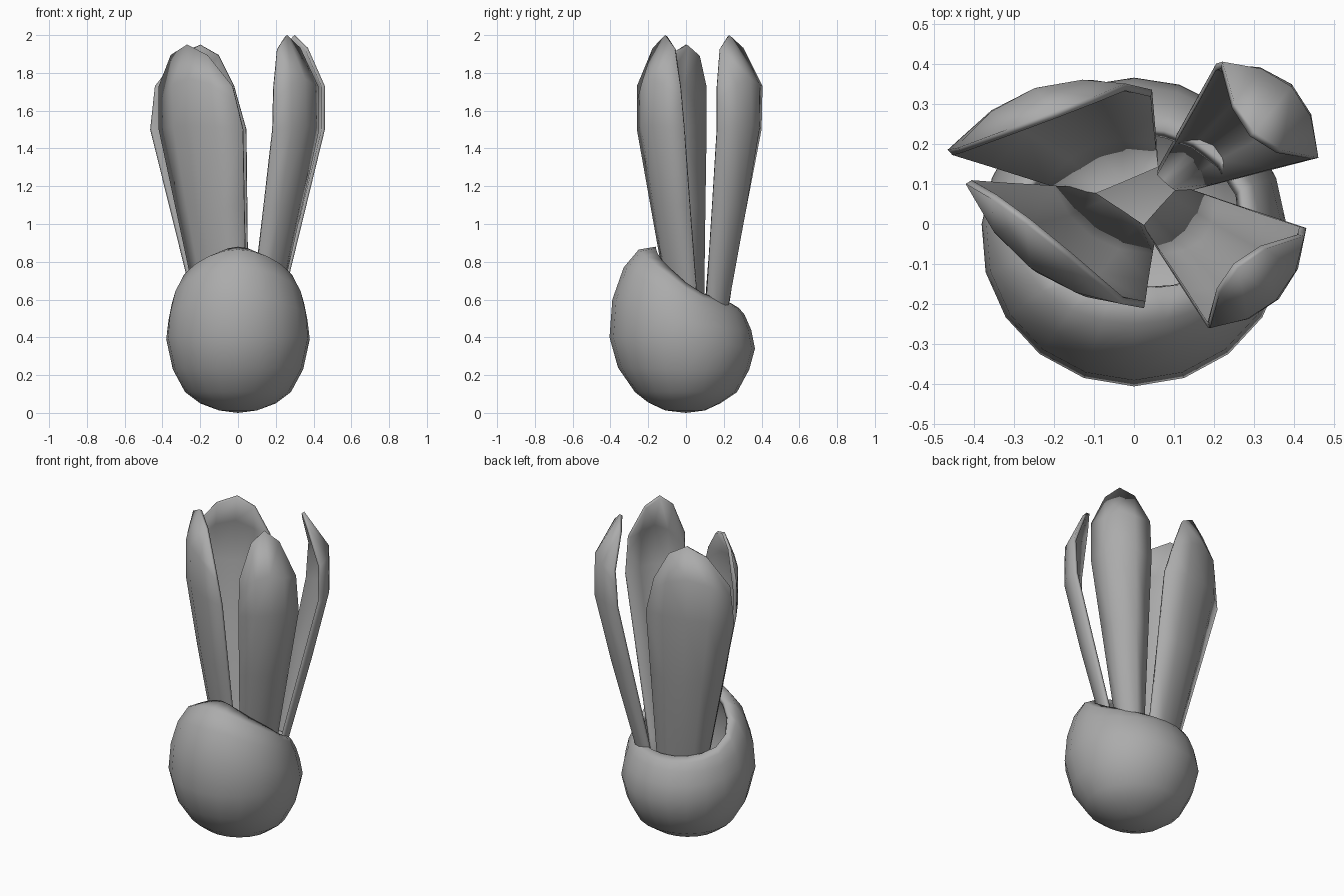
import bpy, bmesh, math
from mathutils import Vector

cube = bpy.data.objects.get("Cube")
if cube:
    bpy.data.objects.remove(cube)

GREY = (0.41, 0.41, 0.41, 1.0)
mat = bpy.data.materials.new("mid grey")
mat.use_nodes = True
mat.diffuse_color = GREY
mat.node_tree.nodes["Principled BSDF"].inputs["Base Color"].default_value = GREY


def finish(name, bm, thickness):
    """Turn a sheet into a smooth shaded shell that grows inward."""
    mesh = bpy.data.meshes.new(name)
    bm.to_mesh(mesh)
    bm.free()
    mesh.materials.append(mat)
    obj = bpy.data.objects.new(name, mesh)
    bpy.context.collection.objects.link(obj)
    solid = obj.modifiers.new("thickness", "SOLIDIFY")
    solid.thickness = thickness
    solid.offset = -1
    bpy.ops.object.select_all(action="DESELECT")
    obj.select_set(True)
    bpy.context.view_layer.objects.active = obj
    bpy.ops.object.shade_smooth_by_angle(angle=math.radians(65))


def skin(bm, rows, closed=False):
    """Join neighbouring rows of vertices with quads."""
    for low, high in zip(rows, rows[1:]):
        count = len(low)
        for i in range(count if closed else count - 1):
            j = (i + 1) % count
            bm.faces.new((low[i], low[j], high[j], high[i]))


# Cup: egg whose rim is high in front and low behind, blended from three profiles
FRONT = [(.11, .013), (.2, .055), (.27, .11), (.36, .24), (.405, .4), (.39, .6), (.33, .77), (.25, .865), (.16, .88)]
SIDE = [(.1, .013), (.2, .05), (.28, .11), (.345, .23), (.38, .39), (.368, .49), (.35, .58), (.315, .66), (.28, .69)]
BACK = [(.1, .013), (.18, .05), (.27, .11), (.335, .23), (.365, .34), (.345, .44), (.31, .52), (.28, .555), (.24, .58)]
SEGMENTS = 20

bm = bmesh.new()
rings = []
for f, s, b in zip(FRONT, SIDE, BACK):
    f, s, b = Vector(f), Vector(s), Vector(b)
    ring = []
    for i in range(SEGMENTS):
        angle = math.tau * i / SEGMENTS
        c = math.copysign(abs(math.cos(angle)) ** .75, math.cos(angle))
        r, z = s + (f - b) / 2 * c + ((f + b) / 2 - s) * c * c
        ring.append(bm.verts.new((r * math.sin(angle), -r * math.cos(angle), z)))
    rings.append(ring)
skin(bm, rings, closed=True)
base = bm.verts.new((0, 0, 0))
for i in range(SEGMENTS):
    bm.faces.new((base, rings[0][(i + 1) % SEGMENTS], rings[0][i]))
finish("cup", bm, .03)


# Petals: bowed sheets given by both edges at the foot, widest part and shoulder
FOOT, WIDE, SHOULDER = .15, 1.5, 1.73
COLUMNS = 5


def petal(name, foot, wide, shoulder, tip, bulge):
    edges = {z: [Vector((*p, z)) for p in pair]
             for z, pair in ((FOOT, foot), (WIDE, wide), (SHOULDER, shoulder))}

    def between(a, b, t):
        return [p.lerp(q, t) for p, q in zip(edges[a], edges[b])]

    def bow(pair, amount, lift=0):
        chord = pair[1] - pair[0]
        out = Vector((chord.y, -chord.x, 0)).normalized()
        if out.dot(pair[0] + pair[1]) < 0:
            out.negate()
        return pair, out * amount + Vector((0, 0, lift))

    top = edges[SHOULDER]
    outline = [
        bow(edges[FOOT], 0),
        bow(between(FOOT, WIDE, .3), bulge * .65),
        bow(between(FOOT, WIDE, .7), bulge * .9),
        bow(edges[WIDE], bulge, .02),
        bow(between(WIDE, SHOULDER, .65), bulge * .9, .12),
        (top, Vector(tip) - (top[0] + top[1]) / 2),
    ]
    bm = bmesh.new()
    rows = []
    for (left, right), k in outline:
        us = [i / (COLUMNS - 1) for i in range(COLUMNS)]
        rows.append([bm.verts.new(left.lerp(right, u) + k * 4 * u * (1 - u)) for u in us])
    skin(bm, rows)
    bm.normal_update()
    # Outer side must face away from the middle
    facing = sum(f.normal.xy.dot(f.calc_center_median().xy) for f in bm.faces)
    if facing < 0:
        bmesh.ops.reverse_faces(bm, faces=bm.faces[:])
    finish(name, bm, .018)


petal("front_right_petal", [(-.13, .08), (.05, -.04)], [(-.42, .1), (.025, -.21)],
      [(-.42, .1), (-.03, -.2)], (-.27, 0, 1.95), .08)
petal("back_right_petal", [(-.13, .08), (.06, .16)], [(-.465, .185), (.045, .335)],
      [(-.44, .19), (-.02, .35)], (-.2, .28, 1.95), .085)
petal("front_left_petal", [(.03, -.02), (.13, .09)], [(.185, -.26), (.43, -.01)],
      [(.19, -.26), (.425, -.03)], (.26, -.11, 2), .075)
petal("back_left_petal", [(.06, .14), (.13, .08)], [(.205, .4), (.46, .165)],
      [(.22, .405), (.46, .165)], (.3, .23, 2), .09)
